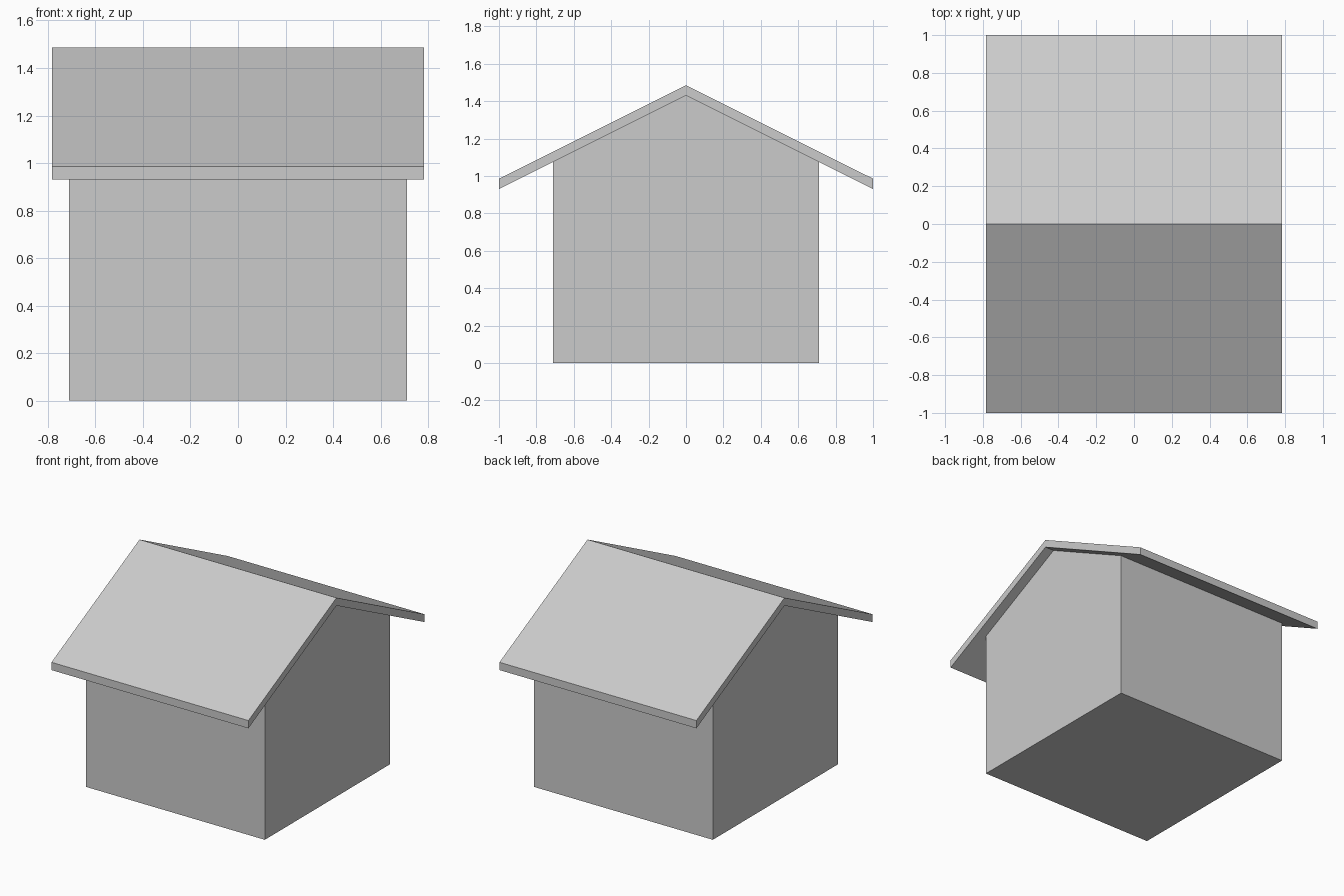
import bpy
import bmesh

if "Cube" in bpy.data.objects:
    bpy.data.objects.remove(bpy.data.objects["Cube"])


def extrude_profile(name, profile, half_length):
    """Extrude a closed (y, z) outline along x, centred on x = 0."""
    bm = bmesh.new()
    face = bm.faces.new([bm.verts.new((-half_length, y, z)) for y, z in profile])
    result = bmesh.ops.extrude_face_region(bm, geom=[face])
    verts = [v for v in result["geom"] if isinstance(v, bmesh.types.BMVert)]
    bmesh.ops.translate(bm, verts=verts, vec=(2 * half_length, 0, 0))
    bmesh.ops.recalc_face_normals(bm, faces=bm.faces)
    mesh = bpy.data.meshes.new(name)
    bm.to_mesh(mesh)
    bm.free()
    obj = bpy.data.objects.new(name, mesh)
    bpy.context.collection.objects.link(obj)
    return obj


WALL = 0.712          # half width of the body
RIDGE = 1.43          # underside of the roof ridge
SLOPE = 0.5           # roof drop per unit of y
THICK = 0.056         # vertical roof thickness
eave = RIDGE - SLOPE
wall_top = RIDGE - SLOPE * WALL

# House body with gable ends
extrude_profile("house_body", [
    (-WALL, 0), (WALL, 0), (WALL, wall_top), (0, RIDGE), (-WALL, wall_top)], WALL)

# Overhanging gable roof slab
extrude_profile("roof", [
    (-1, eave), (0, RIDGE), (1, eave),
    (1, eave + THICK), (0, RIDGE + THICK), (-1, eave + THICK)], 0.783)
